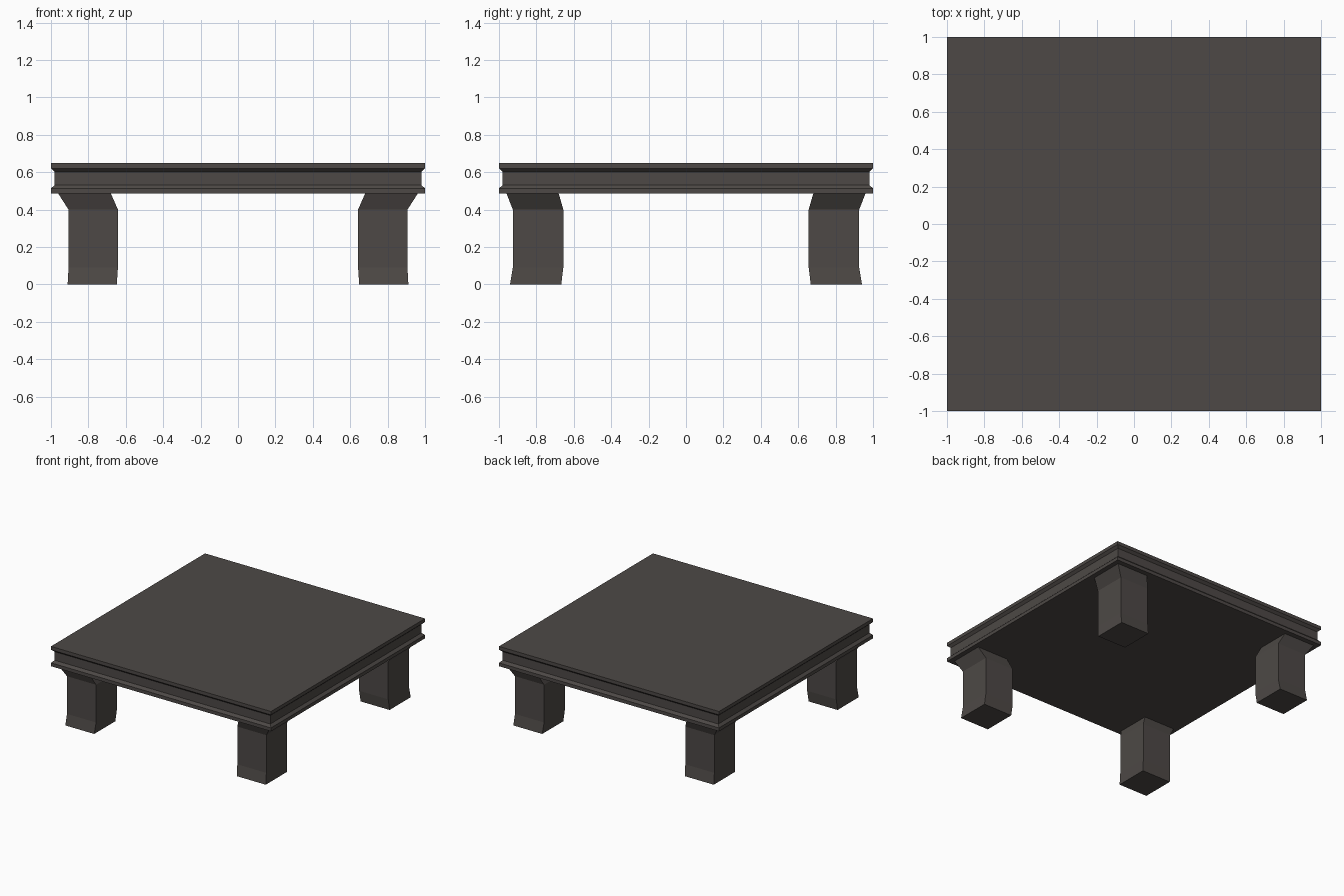
import bpy, bmesh

if "Cube" in bpy.data.objects:
    bpy.data.objects.remove(bpy.data.objects["Cube"])

wood = bpy.data.materials.new("dark_wood")
wood.diffuse_color = (0.075, 0.066, 0.061, 1)
wood.use_nodes = True
wood.node_tree.nodes["Principled BSDF"].inputs["Base Color"].default_value = wood.diffuse_color


def loft(name, sections):
    """Closed solid through rectangles (x0, x1, y0, y1, z), bottom to top."""
    bm = bmesh.new()
    rings = [[bm.verts.new((x, y, z)) for x, y in
              ((x0, y0), (x1, y0), (x1, y1), (x0, y1))]
             for x0, x1, y0, y1, z in sections]
    for a, b in zip(rings, rings[1:]):
        for i in range(4):
            j = (i + 1) % 4
            bm.faces.new((a[i], a[j], b[j], b[i]))
    bm.faces.new(rings[0][::-1])
    bm.faces.new(rings[-1])
    bmesh.ops.recalc_face_normals(bm, faces=bm.faces)
    mesh = bpy.data.meshes.new(name)
    bm.to_mesh(mesh)
    bm.free()
    mesh.materials.append(wood)
    obj = bpy.data.objects.new(name, mesh)
    bpy.context.collection.objects.link(obj)
    return obj


# Table top with a grooved edge: (half width, height)
edge = [(1.0, 0.485), (1.0, 0.513), (0.98, 0.532),
        (0.98, 0.602), (1.0, 0.62), (1.0, 0.648)]
loft("table_top", [(-r, r, -r, r, z) for r, z in edge])

# Legs flare outward at the top and slightly at the foot
leg = [(0.648, 0.911, 0.667, 0.941, 0.0),
       (0.642, 0.906, 0.656, 0.926, 0.09),
       (0.642, 0.906, 0.656, 0.926, 0.40),
       (0.680, 0.962, 0.681, 0.960, 0.487)]
for sx, side in ((-1, "left"), (1, "right")):
    for sy, end in ((-1, "front"), (1, "back")):
        loft(f"{end}_{side}_leg",
             [(*sorted((sx * a, sx * b)), *sorted((sy * c, sy * d)), z)
              for a, b, c, d, z in leg])
